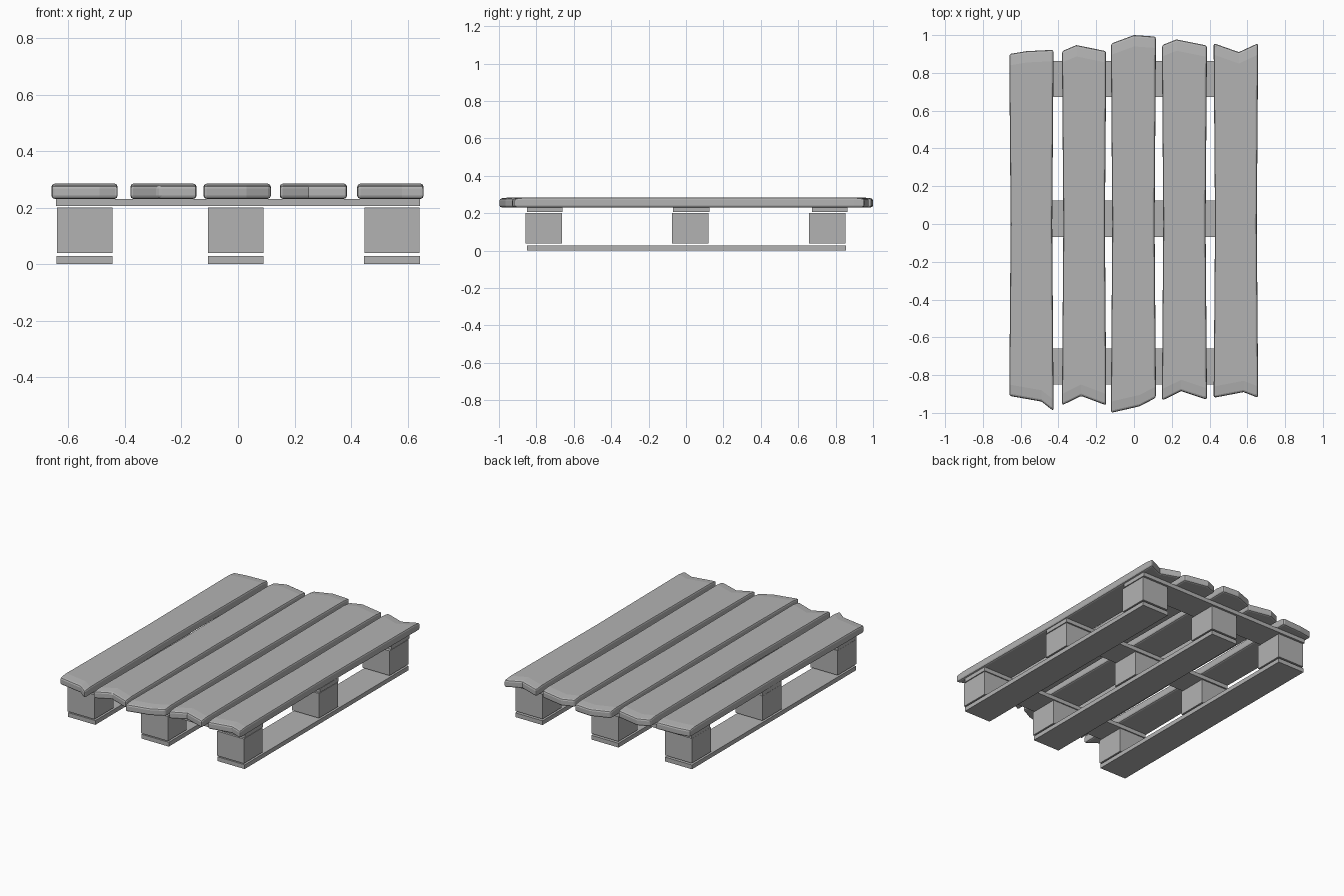
import bpy
import bmesh

cube = bpy.data.objects.get("Cube")
if cube:
    bpy.data.objects.remove(cube, do_unlink=True)

# Single plain grey
grey = bpy.data.materials.new("plain_grey")
grey.use_nodes = True
colour = (0.45, 0.45, 0.45, 1.0)
grey.diffuse_color = colour
grey.node_tree.nodes["Principled BSDF"].inputs["Base Color"].default_value = colour


def add_object(name, bm):
    bmesh.ops.recalc_face_normals(bm, faces=bm.faces[:])
    mesh = bpy.data.meshes.new(name)
    bm.to_mesh(mesh)
    bm.free()
    mesh.materials.append(grey)
    obj = bpy.data.objects.new(name, mesh)
    bpy.context.scene.collection.objects.link(obj)
    return obj


def box(name, x, y, z):
    """Box from (low, high) ranges on each axis."""
    bm = bmesh.new()
    bmesh.ops.create_cube(bm, size=1)
    for v in bm.verts:
        v.co = [r[0] + (c + 0.5) * (r[1] - r[0]) for c, r in zip(v.co, (x, y, z))]
    return add_object(name, bm)


def plank(name, left, right, front, back):
    """Worn board; each end is (left y, middle x, middle y, right y)."""
    top, bottom, wear = 0.285, 0.231, 0.007
    fl, fx, fm, fr = front
    bl, bx, bmid, br = back
    cx = (left + right) / 2
    inset = 0.06
    rows = [
        ([(left, fl), (fx, fm), (right, fr)], wear),
        ([(left, fl + inset), (fx, fm + inset), (right, fr + inset)], 0),
        ([(left + wear, 0), (cx, 0), (right - wear, 0)], 0),
        ([(left, bl - inset), (bx, bmid - inset), (right, br - inset)], 0),
        ([(left, bl), (bx, bmid), (right, br)], wear),
    ]
    bm = bmesh.new()
    upper = [[bm.verts.new((x, y, top - drop)) for x, y in pts] for pts, drop in rows]
    lower = [[bm.verts.new((x, y, bottom)) for x, y in pts] for pts, drop in rows]
    for grid in (upper, lower):
        for a, b in zip(grid, grid[1:]):
            for i in range(2):
                bm.faces.new((a[i], a[i + 1], b[i + 1], b[i]))
    # Side and end walls follow the outline
    def outline(g):
        return g[0] + [r[2] for r in g[1:-1]] + g[-1][::-1] + [r[0] for r in g[-2:0:-1]]
    up, low = outline(upper), outline(lower)
    for i in range(len(up)):
        j = (i + 1) % len(up)
        bm.faces.new((low[i], low[j], up[j], up[i]))
    obj = add_object(name, bm)
    bevel = obj.modifiers.new("worn_edges", "BEVEL")
    bevel.width = 0.011
    bevel.segments = 2
    bevel.limit_method = "ANGLE"
    bevel.angle_limit = 0.8
    return obj


# Top deck of five boards with broken ends
plank("deck_plank_1", -0.66, -0.426, (-0.91, -0.49, -0.94, -0.99), (0.90, -0.57, 0.915, 0.922))
plank("deck_plank_2", -0.381, -0.147, (-0.96, -0.28, -0.91, -0.96), (0.915, -0.305, 0.947, 0.915))
plank("deck_plank_3", -0.122, 0.116, (-1.0, 0.03, -0.965, -0.92), (0.955, 0.0, 1.0, 0.992))
plank("deck_plank_4", 0.148, 0.386, (-0.935, 0.25, -0.885, -0.93), (0.947, 0.225, 0.977, 0.945))
plank("deck_plank_5", 0.422, 0.657, (-0.92, 0.58, -0.89, -0.92), (0.957, 0.555, 0.91, 0.957))

# Cross boards under the deck, and runners on the ground
for side, y in (("front", (-0.85, -0.66)), ("middle", (-0.07, 0.125)), ("back", (0.673, 0.863))):
    box(side + "_cross_board", (-0.645, 0.645), y, (0.205, 0.231))
columns = (("right", -0.543), ("middle", -0.008), ("left", 0.545))
for side, x in columns:
    box(side + "_runner", (x - 0.099, x + 0.099), (-0.85, 0.855), (0, 0.028))

# Nine spacer blocks
for side, x in columns:
    for depth, y in (("front", -0.76), ("middle", 0.022), ("back", 0.756)):
        box(f"{depth}_{side}_block", (x - 0.098, x + 0.098), (y - 0.098, y + 0.098), (0.039, 0.201))
